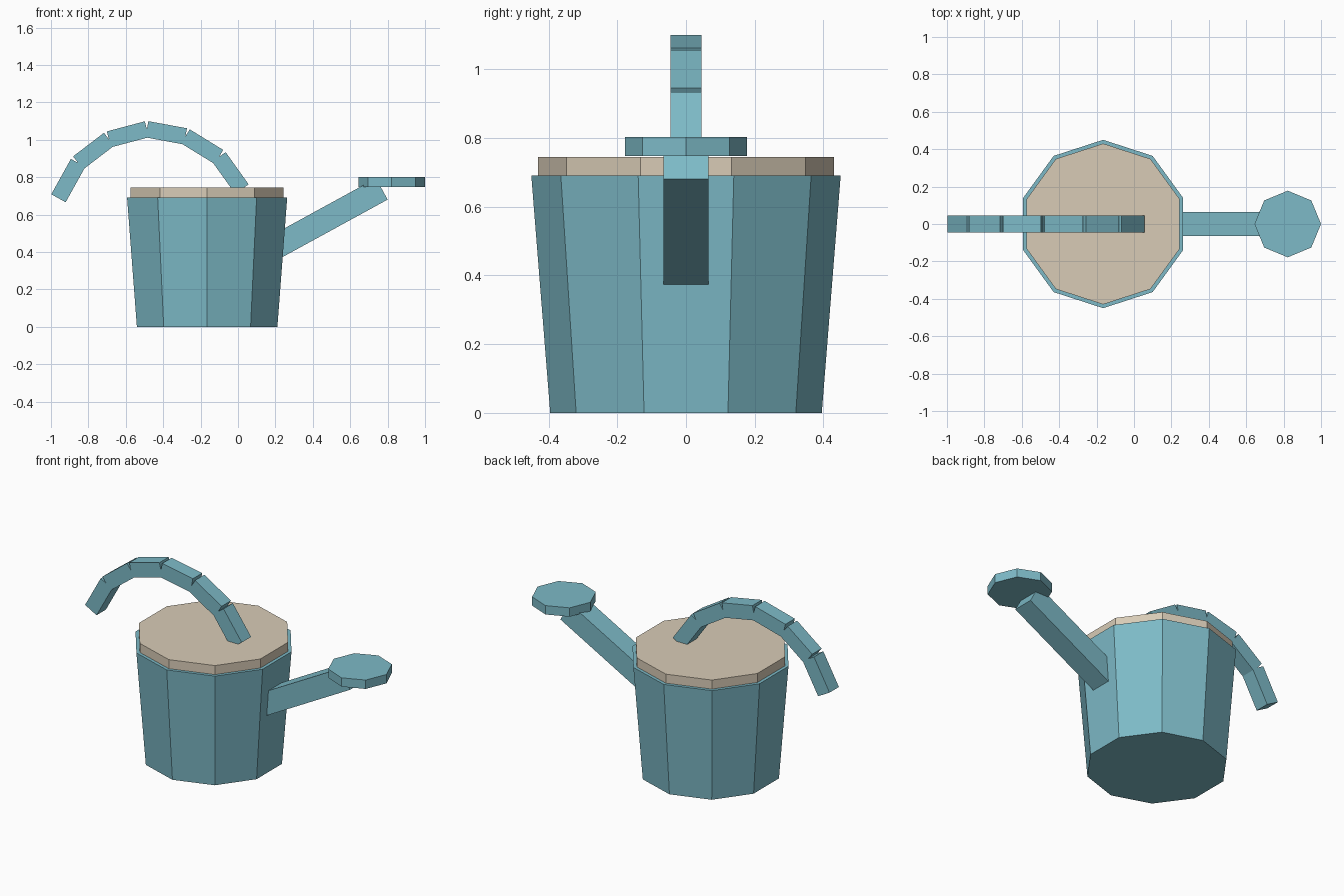
import bpy, bmesh, math
from mathutils import Matrix, Vector

if "Cube" in bpy.data.objects:
    bpy.data.objects.remove(bpy.data.objects["Cube"])


def material(name, rgb):
    m = bpy.data.materials.new(name)
    m.diffuse_color = (*rgb, 1)
    m.use_nodes = True
    m.node_tree.nodes["Principled BSDF"].inputs["Base Color"].default_value = m.diffuse_color
    return m


teal = material("teal", (0.205, 0.49, 0.57))
cream = material("cream", (0.69, 0.60, 0.47))


def add_object(name, bm, mat):
    bmesh.ops.recalc_face_normals(bm, faces=bm.faces)
    me = bpy.data.meshes.new(name)
    bm.to_mesh(me)
    bm.free()
    me.materials.append(mat)
    ob = bpy.data.objects.new(name, me)
    bpy.context.collection.objects.link(ob)
    return ob


def frustum(name, x, sides, r0, r1, z0, z1, mat):
    """Flat-sided drum with a corner on the y axis."""
    bm = bmesh.new()
    rings = []
    for r, z in ((r0, z0), (r1, z1)):
        angles = [math.pi / 2 + math.tau * i / sides for i in range(sides)]
        rings.append([bm.verts.new((x + r * math.cos(a), r * math.sin(a), z)) for a in angles])
    low, high = rings
    bm.faces.new(low[::-1])
    bm.faces.new(high)
    for i in range(sides):
        j = (i + 1) % sides
        bm.faces.new((low[i], low[j], high[j], high[i]))
    return add_object(name, bm, mat)


def bar(name, start, end, thickness, width, mat):
    """Box running between two (x, z) points in the y = 0 plane."""
    a, b = Vector((start[0], 0, start[1])), Vector((end[0], 0, end[1]))
    d = b - a
    bm = bmesh.new()
    bmesh.ops.create_cube(bm, size=1, matrix=(
        Matrix.Translation((a + b) / 2)
        @ Matrix.Rotation(-math.atan2(d.z, d.x), 4, 'Y')
        @ Matrix.Diagonal((d.length, width, thickness, 1))))
    return add_object(name, bm, mat)


# Can body and lid
frustum("body", -0.165, 10, 0.395, 0.45, 0, 0.69, teal)
frustum("lid", -0.165, 10, 0.43, 0.43, 0.685, 0.745, cream)

# Spout with its sprinkler head
bar("spout", (0.18, 0.415), (0.769, 0.737), 0.13, 0.13, teal)
frustum("sprinkler_head", 0.822, 8, 0.178, 0.178, 0.748, 0.802, teal)

# Arched handle from straight segments
arch = [(-0.96, 0.687), (-0.855, 0.876), (-0.69, 1.002), (-0.487, 1.056),
        (-0.281, 1.018), (-0.102, 0.908), (0.021, 0.736)]
for i, (p, q) in enumerate(zip(arch, arch[1:])):
    bar(f"handle_segment_{i + 1}", p, q, 0.088, 0.09, teal)
